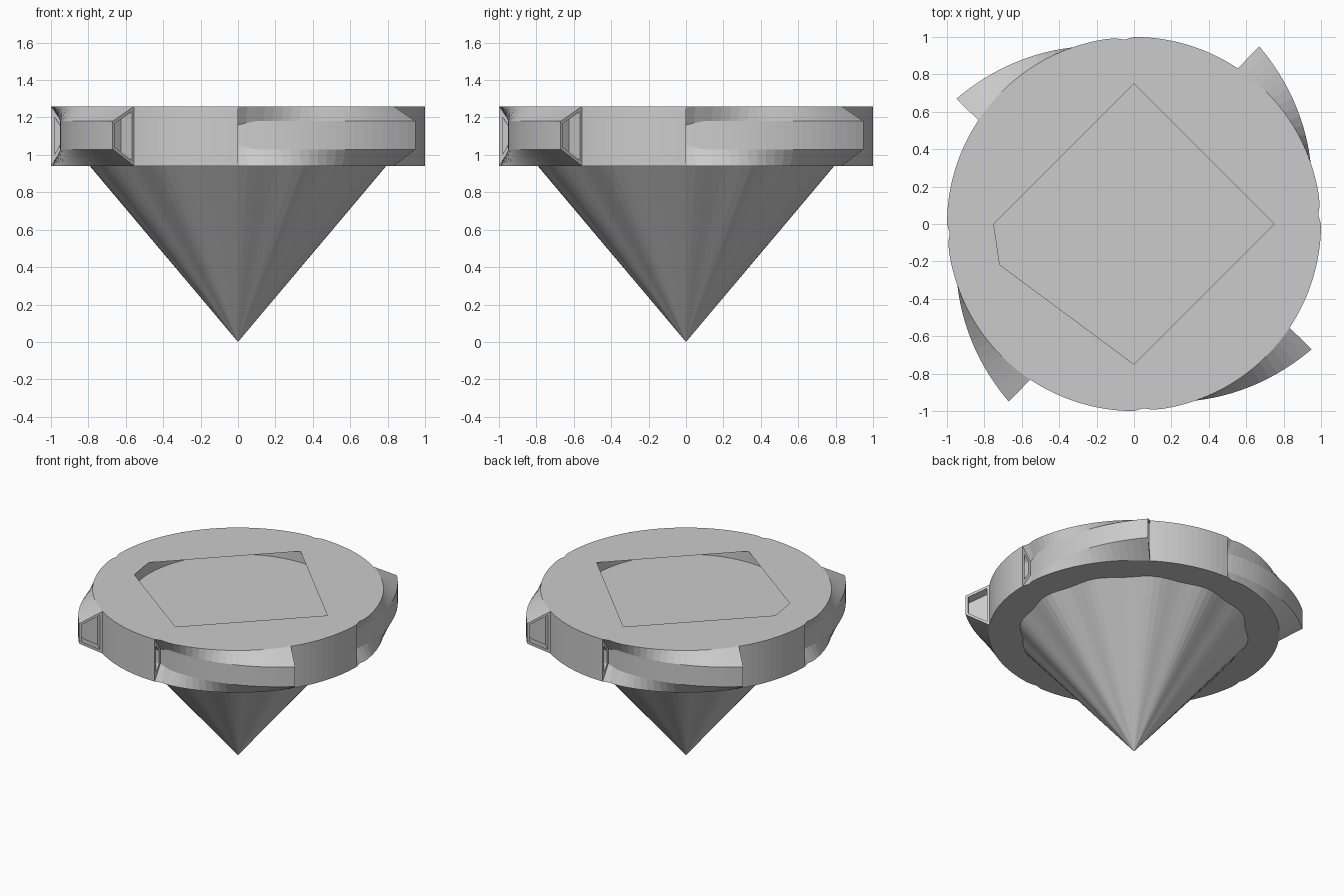
import bpy, bmesh
from math import sin, cos, radians, pi

if "Cube" in bpy.data.objects:
    bpy.data.objects.remove(bpy.data.objects["Cube"])

Z0, Z1 = 0.94, 1.26            # rim bottom and top
BL, BH = 1.03, 1.18            # narrow outer band of the blades
FLOOR = 1.175
END, TIP = 56.3, 54.8          # blade end angles (root, tip)
N = 20


def polar(r, deg, z):
    a = radians(deg)
    return (r * cos(a), r * sin(a), z)


def finish(bm, name):
    me = bpy.data.meshes.new(name)
    bm.to_mesh(me)
    bm.free()
    ob = bpy.data.objects.new(name, me)
    bpy.context.collection.objects.link(ob)
    return ob


def loop_edges(bm, verts):
    out = []
    for a, b in zip(verts, verts[1:] + verts[:1]):
        out.append(bm.edges.get((a, b)) or bm.edges.new((a, b)))
    return out


def cone_radius(a):
    return 0.78 + 0.012 * cos(12 * a)


def fill(bm, outer, inner, normal):
    bmesh.ops.triangle_fill(bm, use_beauty=True, normal=normal,
                            edges=loop_edges(bm, outer) + loop_edges(bm, inner))


# rim with four spiralling blades, each rising out of a groove
bm = bmesh.new()
bottom, top, sockets, vents = [], [], [], []
first = prev_pair = None
for q in range(4):
    base = 90 * q
    sections = []
    for i in range(N + 1):
        t = i / N
        p = TIP * t
        rb = 0.93 + 0.0033 * p + 0.000017 * p * p
        ro = 1 - 0.015 * (max(0, 1 - abs(p - 3) / 3))
        dz = 0.02 * max(0, 1 - p / 5)
        if i == 0 and prev_pair:
            b, tp = prev_pair
        else:
            b = bm.verts.new(polar(ro, base + END * t, Z0))
            tp = bm.verts.new(polar(ro, base + END * t, Z1))
            bottom.append(b)
            top.append(tp)
        lo = bm.verts.new(polar(rb, base + p, BL + dz))
        hi = bm.verts.new(polar(rb, base + p, BH - dz))
        sections.append((b, lo, hi, tp))
    if first is None:
        first = (sections[0][0], sections[0][3])
    for s, n in zip(sections, sections[1:]):
        for k in range(3):
            bm.faces.new((s[k], n[k], n[k + 1], s[k + 1]))
    sockets.append(bm.faces.new(sections[0]))
    vents.append(bm.faces.new(sections[-1][::-1]))
    # plain curved wall up to the next blade
    pair = (sections[-1][0], sections[-1][3])
    for j in range(1, 13):
        if q == 3 and j == 12:
            new = first
        else:
            ang = base + END + (90 - END) * j / 12
            new = (bm.verts.new(polar(1, ang, Z0)), bm.verts.new(polar(1, ang, Z1)))
            bottom.append(new[0])
            top.append(new[1])
        bm.faces.new((pair[0], new[0], new[1], pair[1]))
        pair = new
    prev_pair = pair

# top face with its five-sided opening, bottom face around the cone
opening = [bm.verts.new(polar(0.75, d, Z1)) for d in (0, 90, 180, 196.875, 270)]
fill(bm, top, opening, (0, 0, 1))
cone_loop = [bm.verts.new(polar(cone_radius(2 * pi * i / 96), 360 * i / 96, Z0)) for i in range(96)]
fill(bm, bottom, cone_loop, (0, 0, -1))

# hollow recesses in the blade ends and groove walls
bm.normal_update()
for faces, depth in ((vents, 0.08), (sockets, 0.04)):
    bmesh.ops.inset_individual(bm, faces=faces, thickness=0.018, use_even_offset=True)
    bmesh.ops.inset_individual(bm, faces=faces, thickness=0.001, depth=-depth)
finish(bm, "bladed_rim")

# shallow round pocket under the opening
bm = bmesh.new()
lows = [bm.verts.new(polar(0.75, 360 * i / 64, FLOOR)) for i in range(64)]
highs = [bm.verts.new(polar(0.75, 360 * i / 64, Z1)) for i in range(64)]
bm.faces.new(lows)
for i in range(64):
    j = (i + 1) % 64
    bm.faces.new((lows[j], lows[i], highs[i], highs[j]))
finish(bm, "top_pocket")

# gently fluted pointed cone
bm = bmesh.new()
apex = bm.verts.new((0, 0, 0))
ring = [bm.verts.new(polar(cone_radius(2 * pi * i / 96), 360 * i / 96, Z0)) for i in range(96)]
for i in range(96):
    bm.faces.new((apex, ring[(i + 1) % 96], ring[i]))
finish(bm, "pointed_cone")
